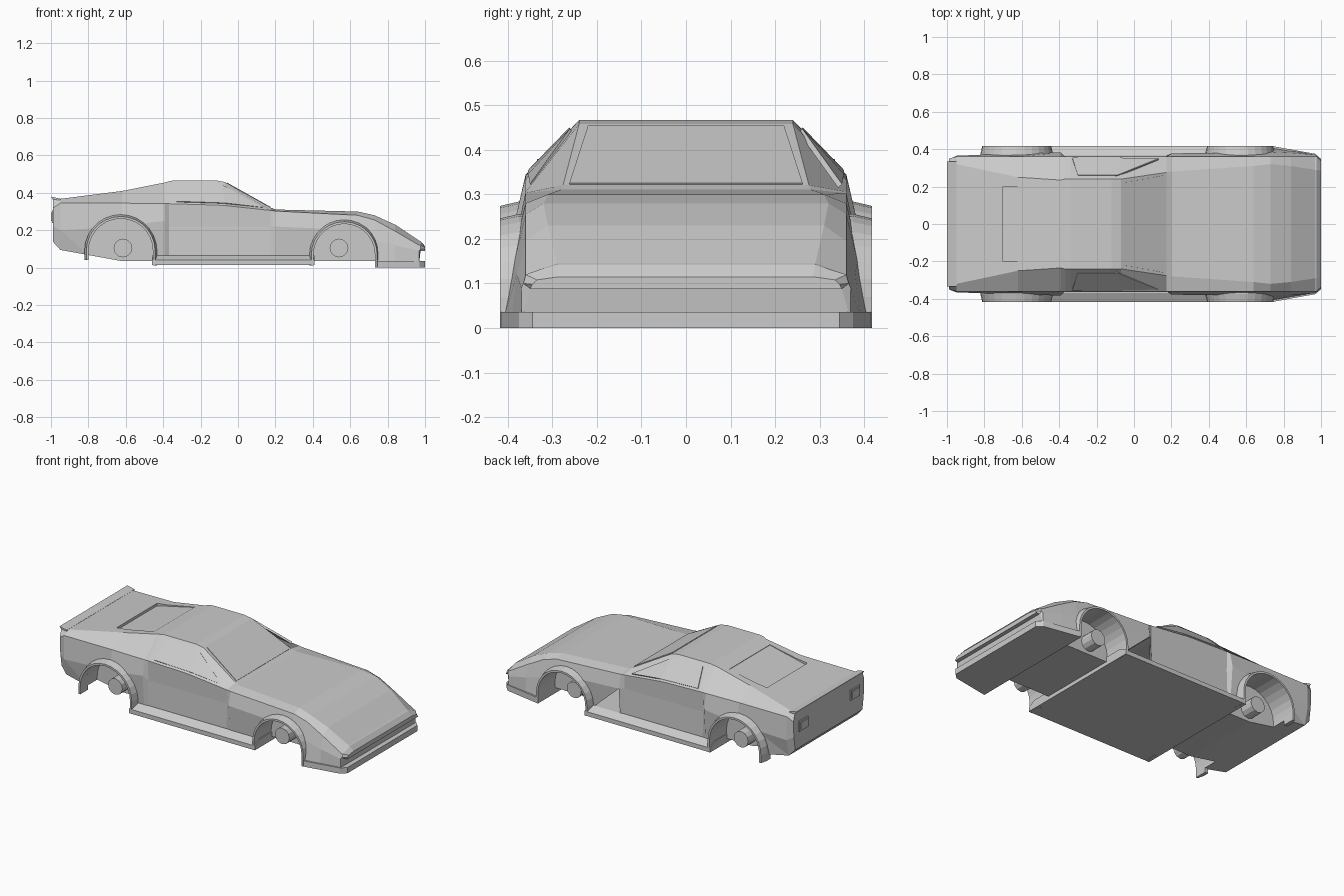
import bpy, bmesh, math

if "Cube" in bpy.data.objects:
    bpy.data.objects.remove(bpy.data.objects["Cube"])


def make(name, verts, faces):
    me = bpy.data.meshes.new(name)
    me.from_pydata(verts, [], faces)
    bm = bmesh.new()
    bm.from_mesh(me)
    bmesh.ops.recalc_face_normals(bm, faces=bm.faces)
    bm.to_mesh(me)
    bm.free()
    ob = bpy.data.objects.new(name, me)
    bpy.context.collection.objects.link(ob)
    return ob


def loft(name, rings):
    n = len(rings[0])
    verts = [p for r in rings for p in r]
    faces = [(i * n + j, i * n + (j + 1) % n, (i + 1) * n + (j + 1) % n, (i + 1) * n + j)
             for i in range(len(rings) - 1) for j in range(n)]
    faces += [tuple(range(n)), tuple(range(len(verts) - n, len(verts)))]
    return make(name, verts, faces)


def extrude_y(name, profile, y0, y1):
    return loft(name, [[(x, y, z) for x, z in profile] for y in (y0, y1)])


def cut(target, cutter):
    cutter.hide_render = True
    m = target.modifiers.new("cut", 'BOOLEAN')
    m.operation, m.solver, m.object = 'DIFFERENCE', 'EXACT', cutter
    bpy.context.view_layer.objects.active = target
    bpy.ops.object.modifier_apply(modifier=m.name)
    bpy.data.objects.remove(cutter)


def panel(name, verts, faces, thick=0.01):
    ob = make(name, verts, faces)
    m = ob.modifiers.new("thickness", 'SOLIDIFY')
    m.thickness, m.offset = thick, 0
    return ob


def arch(cx, cz, r, z_back, z_front, n=14):
    pts = [(cx + r * math.cos(math.pi * i / n), cz + r * math.sin(math.pi * i / n))
           for i in range(n + 1)]
    return [(cx + r, z_front)] + pts + [(cx - r, z_back)]


def sill_edge(x):
    # Bottom edge (y, z): rising at the tail, wide behind the nose
    if x < -.85:
        return .36 - (-.85 - x) * .2, .04 + max(0, -.9 - x) * 1.1
    if x < .7:
        return .365, .035
    return (.41 - (x - .73) * .17, .02) if x < .97 else (.35, .088)


# Body shell: x, shoulder z, top edge (y, z), mid side (y, z)
sections = [
    (-0.988, .320, .335, .366, .345, .22),
    (-0.95, .345, .32, .368, .365, .20),
    (-0.62, .345, .25, .41, .378, .22),
    (-0.392, .342, .235, .455, .382, .25),
    (-0.37, .342, .24, .462, .358, .22),
    (-0.34, .341, .24, .467, .358, .22),
    (-0.12, .335, .24, .467, .358, .22),
    (-0.07, .332, .24, .458, .358, .22),
    (0.175, .306, .276, .321, .358, .22),
    (0.20, .303, .28, .311, .378, .22),
    (0.64, .28, .31, .300, .38, .20),
    (0.73, .255, .32, .28, .385, .15),
    (0.84, .195, .31, .23, .38, .12),
    (0.968, .12, .29, .145, .37, .09),
    (0.976, .12, .29, .142, .365, .10),
    (1.00, .108, .285, .115, .345, .098),
]
rings = []
for x, zs, yt, zt, ym, zm in sections:
    ys = .335 if x > .99 else .35 if x < -.98 else .36
    half = [(x, *sill_edge(x)), (x, ym, zm), (x, ys, zs), (x, yt, zt)]
    rings.append(half + [(x, -y, z) for _, y, z in reversed(half)])
body = loft("body", rings)

# Wheel wells, flat axle floors, flared arch lips and axle hubs
wheels = [("rear", -0.627, 0.09, 0.172, 0.04, 0.012, -0.615),
          ("front", 0.568, 0.07, 0.164, 0.012, 0.003, 0.54)]
for name, cx, cz, r, zb, zf, hub_x in wheels:
    box = [(cx - r, -.1), (cx + r, -.1), (cx + r, .036), (cx - r, .036)]
    cut(body, extrude_y("axle_cutter", box, -.6, .6))
    for side, s in (("left", 1), ("right", -1)):
        cut(body, extrude_y("well_cutter", arch(cx, cz, r, -.1, -.1), s * .25, s * .6))
        # Arch lip: ring profile, sloping slightly outward
        inner, outer = arch(cx, cz, r, zb, zf), arch(cx, cz, r + .022, zb, zf)
        mid = arch(cx, cz, r + .012, zb, zf)
        layers = [(inner, .34), (outer, .34), (outer, .375), (mid, .418), (inner, .418)]
        strips = [[(p[i][0], s * y, p[i][1]) for p, y in layers] for i in range(len(inner))]
        loft(f"{name}_{side}_arch", strips)
        bpy.ops.mesh.primitive_cylinder_add(vertices=12, radius=.05, depth=.1,
                                            location=(hub_x, s * .285, .105),
                                            rotation=(math.pi / 2, 0, 0))
        bpy.context.object.name = f"{name}_{side}_hub"

# Engine cover recess in the sloping rear deck
cut(body, extrude_y("deck_cutter", [(-.70, .384), (-.70, .5), (-.44, .5), (-.44, .443)], -.2, .2))

# Floor pan with protruding sills
sill = [(.418, .013), (.418, .04), (.37, .065)]
sill += [(-y, z) for y, z in reversed(sill)]
loft("floor_and_sills", [[(x, y, z) for y, z in sill] for x in (-.46, .41)])

# Front splitter, narrowing towards the nose
plan = [(.732, .418), (.97, .375), (1.0, .345)]
plan += [(x, -y) for x, y in reversed(plan)]
loft("front_splitter", [[(x, y, z) for x, y in plan] for z in (0.0, .036)])

# Slim tail lip
extrude_y("tail_lip", [(-1.0, .38), (-.95, .369), (-.95, .362), (-.988, .362)], -.335, .335)

# Windscreen
panel("windscreen", [(.172, -.262, .3227), (.172, .262, .3227),
                     (-.06, .22, .4524), (-.06, -.22, .4524)], [(0, 1, 2, 3)], .006)

for side, s in (("left", 1), ("right", -1)):
    # Side window
    panel(f"{side}_side_window",
          [(-.33, s * .350, .351), (-.30, s * .258, .446), (-.09, s * .257, .443),
           (-.07, s * .350, .342), (.13, s * .346, .319)],
          [(0, 1, 2, 3), (3, 2, 4)], .012)
    # Tail lamp frame and lens
    for part, d, x in (("tail_lamp_frame", 0, -.988), ("tail_lamp", .01, -.992)):
        a, b, lo, hi = s * (.21 + d), s * (.30 - d), .24 + d, .305 - d
        panel(f"{side}_{part}", [(x, a, lo), (x, b, lo), (x, b, hi), (x, a, hi)],
              [(0, 1, 2, 3)], .014)
